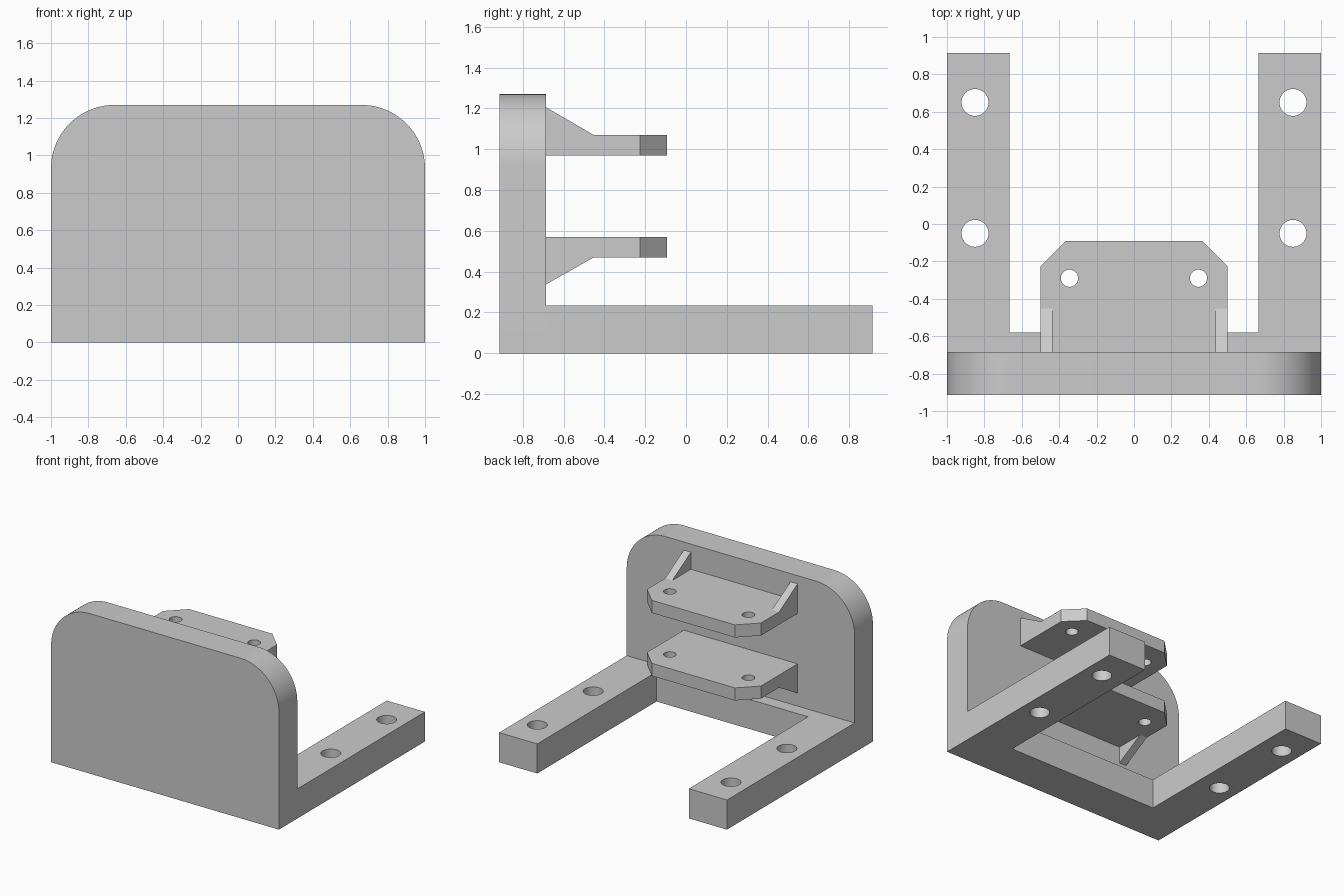
import bpy, bmesh
from math import sin, cos, pi, radians
from mathutils import Matrix

cube = bpy.data.objects.get("Cube")
if cube:
    bpy.data.objects.remove(cube, do_unlink=True)

grey = bpy.data.materials.new("plain_grey")
grey.use_nodes = True
grey.diffuse_color = (0.6, 0.6, 0.6, 1)
grey.node_tree.nodes["Principled BSDF"].inputs["Base Color"].default_value = (0.6, 0.6, 0.6, 1)

# Axes onto which a profile's (u, v, extrusion) are mapped
FLAT = Matrix.Identity(3)                                  # x, y, along z
UPRIGHT = Matrix(((1, 0, 0), (0, 0, -1), (0, 1, 0)))       # x, z, along -y
SIDEWAYS = Matrix(((0, 0, 1), (1, 0, 0), (0, 1, 0)))       # y, z, along x


def arc(cx, cy, r, start, end, steps):
    angles = [radians(start + (end - start) * i / steps) for i in range(steps + 1)]
    return [(cx + r * cos(a), cy + r * sin(a)) for a in angles]


def mirrored(half):
    """Close a right-hand outline by mirroring it to the left."""
    return half + [(-x, y) for x, y in reversed(half)]


def holes(centres, r):
    return [arc(s * x, y, r, 0, 360, 40)[:-1] for x, y in centres for s in (1, -1)]


def plate(name, outline, low, high, axes=FLAT, cutouts=()):
    """Extrude a filled profile, with round cutouts, between two levels."""
    curve = bpy.data.curves.new(name, "CURVE")
    curve.dimensions = "2D"
    curve.fill_mode = "BOTH"
    curve.extrude = (high - low) / 2
    for loop in [outline, *cutouts]:
        spline = curve.splines.new("POLY")
        spline.points.add(len(loop) - 1)
        for point, (u, v) in zip(spline.points, loop):
            point.co = (u, v, 0, 1)
        spline.use_cyclic_u = True
    temp = bpy.data.objects.new(name + "_profile", curve)
    bpy.context.collection.objects.link(temp)
    evaluated = temp.evaluated_get(bpy.context.evaluated_depsgraph_get())
    mesh = bpy.data.meshes.new_from_object(evaluated)
    bpy.data.objects.remove(temp, do_unlink=True)
    bpy.data.curves.remove(curve)

    bm = bmesh.new()
    bm.from_mesh(mesh)
    bmesh.ops.remove_doubles(bm, verts=bm.verts, dist=0.0001)
    bmesh.ops.translate(bm, verts=bm.verts, vec=(0, 0, (low + high) / 2))
    bmesh.ops.transform(bm, verts=bm.verts, matrix=axes.to_4x4())
    bmesh.ops.recalc_face_normals(bm, faces=bm.faces)
    bm.to_mesh(mesh)
    bm.free()
    mesh.name = name
    mesh.materials.clear()
    mesh.materials.append(grey)
    obj = bpy.data.objects.new(name, mesh)
    bpy.context.collection.objects.link(obj)
    bpy.ops.object.select_all(action="DESELECT")
    obj.select_set(True)
    bpy.context.view_layer.objects.active = obj
    bpy.ops.object.shade_smooth_by_angle(angle=radians(30))
    return obj


FRONT, WALL = -0.915, -0.685

# Upright wall with rounded top corners
plate("upright_wall", mirrored([(1, 0)] + arc(0.66, 0.93, 0.34, 0, 90, 24)),
      -WALL, -FRONT, UPRIGHT)

# U-shaped base: crossbar and two drilled arms
plate("base_frame", mirrored([(1, WALL), (1, 0.915), (0.665, 0.915), (0.665, -0.58)])[::-1],
      0, 0.235, cutouts=holes([(0.85, 0.65), (0.85, -0.05)], 0.072))

# Two drilled shelves with clipped corners, each braced by a pair of gussets
shelf = mirrored([(0.5, WALL), (0.5, -0.225), (0.365, -0.092)])
for name, low, high, root, tip in (("upper", 0.97, 1.07, 1.07, 1.205),
                                   ("lower", 0.47, 0.57, 0.47, 0.338)):
    plate(name + "_shelf", shelf, low, high, cutouts=holes([(0.345, -0.29)], 0.046))
    for side, x in (("left", 0.437), ("right", -0.5)):
        plate(f"{name}_{side}_gusset", [(WALL, root), (-0.452, root), (WALL, tip)],
              x, x + 0.063, SIDEWAYS)
